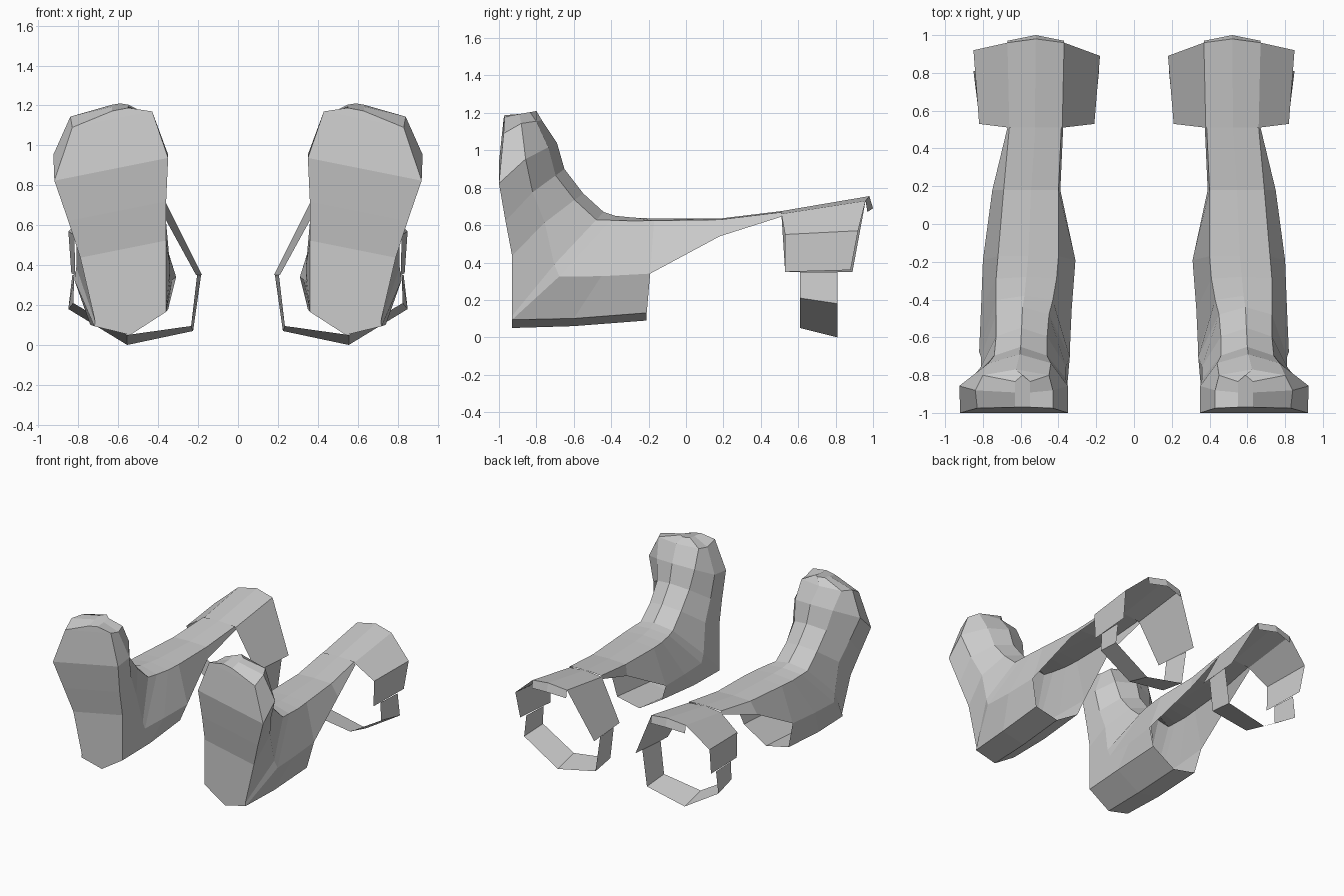
import bpy, bmesh
from mathutils import Vector

if "Cube" in bpy.data.objects:
    bpy.data.objects.remove(bpy.data.objects["Cube"])


def build(name, rows, closed=False, cap=False):
    """Loft faces through rows of points, mirrored across x = 0."""
    bm = bmesh.new()
    vs = [[bm.verts.new(p) for p in row] for row in rows]
    for a, b in zip(vs, vs[1:]):
        n = len(a)
        for i in range(n if closed else n - 1):
            j = (i + 1) % n
            bm.faces.new((a[i], a[j], b[j], b[i]))
    if cap:
        bm.faces.new(vs[0])
    bmesh.ops.remove_doubles(bm, verts=bm.verts, dist=0.001)
    bmesh.ops.recalc_face_normals(bm, faces=bm.faces)
    me = bpy.data.meshes.new(name)
    bm.to_mesh(me)
    bm.free()
    ob = bpy.data.objects.new(name, me)
    bpy.context.collection.objects.link(ob)
    mod = ob.modifiers.new("Mirror", 'MIRROR')
    mod.use_clip = False
    mod.use_mirror_merge = False
    return ob


def boot_ring(ty, tz, by, bz, e0, e1, s0, s1, b0, b1, te, lift):
    """Eight-sided section from an instep point to a sole point."""
    def at(x, t, dz=0.0):
        return Vector((x, ty + (by - ty) * t, tz + (bz - tz) * t + dz))
    tilt = (b1 - b0) * 0.1
    return [at((e0 + e1) / 2, 0), at(e1, te), at(s1, 0.54),
            at(b1, 1, lift - tilt), at((b0 + b1) / 2, 1),
            at(b0, 1, lift + tilt), at(s0, 0.54), at(e0, te)]


# Boot: sections swing from the toe, round the heel, to the leg opening
# instep y, z | sole y, z | instep edges | sides | sole edges | edge drop, lift
stations = [
    (-.80, 1.21, -.97, 1.18, .55, .63, .55, .63, .55, .63, .20, 0),
    (-.77, 1.16, -.975, 1.13, .45, .80, .43, .84, .43, .83, .15, 0),
    (-.69, 1.04, -1.0, .88, .44, .77, .35, .925, .35, .92, .15, 0),
    (-.65, .90, -.965, .67, .46, .74, .36, .86, .36, .85, .15, 0),
    (-.55, .77, -.93, .48, .46, .73, .36, .81, .36, .79, .12, 0),
    (-.44, .67, -.93, .15, .45, .73, .34, .81, .36, .715, .08, 0),
    (-.38, .65, -.93, .05, .43, .73, .34, .82, .36, .72, .04, .08),
    (-.28, .64, -.60, .06, .41, .73, .33, .81, .35, .74, .03, .08),
    (-.17, .635, -.21, .09, .40, .72, .31, .80, .36, .75, .02, .08),
]
rings = [boot_ring(*s) for s in stations]
build("boot", rings, closed=True, cap=True)

# Shin guard: open arch running from the boot opening to the cuff
last = rings[-1]
shin = [[last[i] for i in (6, 7, 0, 1, 2)]]
for y, top, low, x0, e0, e1, x1 in [(.18, .635, .54, .39, .40, .69, .75),
                                    (.51, .675, .645, .375, .385, .66, .67)]:
    shin.append([(x0, y, low), (e0, y, top - .006), ((e0 + e1) / 2, y, top),
                 (e1, y, top - .006), (x1, y, low)])
build("shin_guard", shin)

# Knee cuff: angular arch with flared sides and a small rear lip
cuff_front = [(.21, .53, .35), (.38, .51, .66), (.525, .51, .675),
              (.66, .51, .66), (.82, .53, .55), (.815, .53, .35)]
cuff_back = [(.18, .89, .35), (.37, .96, .73), (.52, .98, .755),
             (.67, .96, .73), (.85, .92, .57), (.835, .88, .36)]
build("knee_cuff", [cuff_front, cuff_back])
build("cuff_lip", [cuff_back[1:4],
                   [(.37, .97, .67), (.52, 1.0, .69), (.67, .97, .67)]])

# Strap: thin band hanging under the cuff
strap_front = [(.82, .35), (.825, .21), (.555, .05), (.235, .095), (.205, .35)]
strap_back = [(.83, .35), (.85, .18), (.555, .0), (.225, .07), (.185, .35)]
build("strap", [[(x, .61, z) for x, z in strap_front],
                [(x, .81, z) for x, z in strap_back]])
